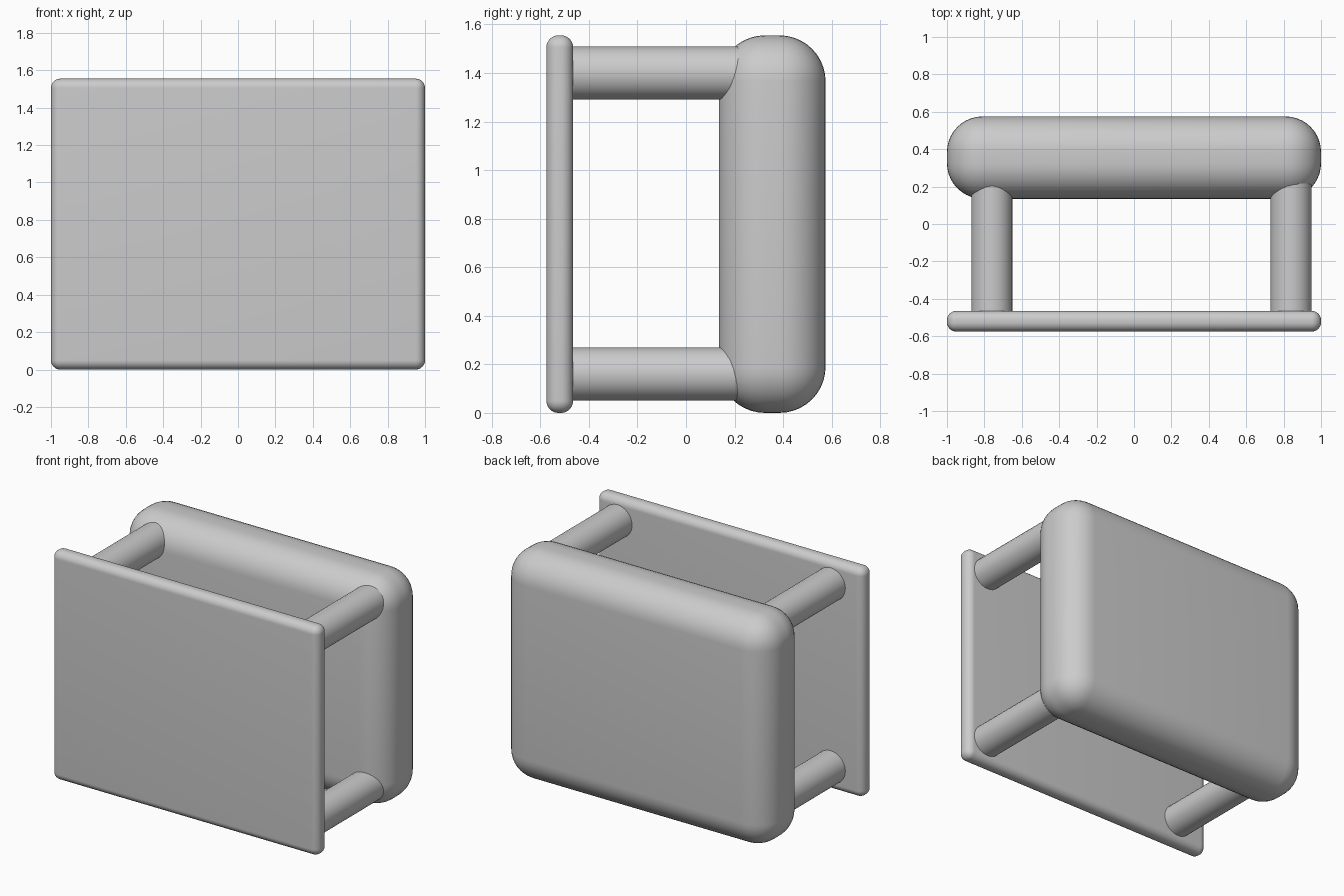
import bpy
import math

cube = bpy.data.objects.get("Cube")
if cube:
    bpy.data.objects.remove(cube, do_unlink=True)

HEIGHT = 1.555

grey = bpy.data.materials.new("plain grey")
grey.use_nodes = True
grey.diffuse_color = (0.6, 0.6, 0.6, 1)
grey.node_tree.nodes["Principled BSDF"].inputs["Base Color"].default_value = (0.6, 0.6, 0.6, 1)


def finish(obj, name):
    obj.name = name
    obj.data.materials.append(grey)
    bpy.ops.object.shade_smooth_by_angle(angle=math.radians(40))


def rounded_slab(name, y_front, y_back, radius):
    """Box spanning the full width and height, with rounded edges."""
    bpy.ops.mesh.primitive_cube_add(size=1, location=(0, (y_front + y_back) / 2, HEIGHT / 2))
    obj = bpy.context.object
    obj.scale = (2, y_back - y_front, HEIGHT)
    bpy.ops.object.transform_apply(location=False, rotation=False, scale=True)
    bevel = obj.modifiers.new("rounding", 'BEVEL')
    bevel.width = radius
    bevel.segments = 10
    bpy.ops.object.modifier_apply(modifier=bevel.name)
    finish(obj, name)


# Thin front panel and thick cushion behind it
rounded_slab("front_panel", -0.575, -0.465, 0.05)
rounded_slab("back_cushion", 0.135, 0.575, 0.19)

# Four round legs joining the panel to the cushion
for side, x in (("right", -0.76), ("left", 0.84)):
    for level, z in (("lower", 0.16), ("upper", 1.40)):
        bpy.ops.mesh.primitive_cylinder_add(vertices=32, radius=0.11, depth=0.81,
                                            location=(x, -0.115, z),
                                            rotation=(math.pi / 2, 0, 0))
        finish(bpy.context.object, f"{level}_{side}_leg")
